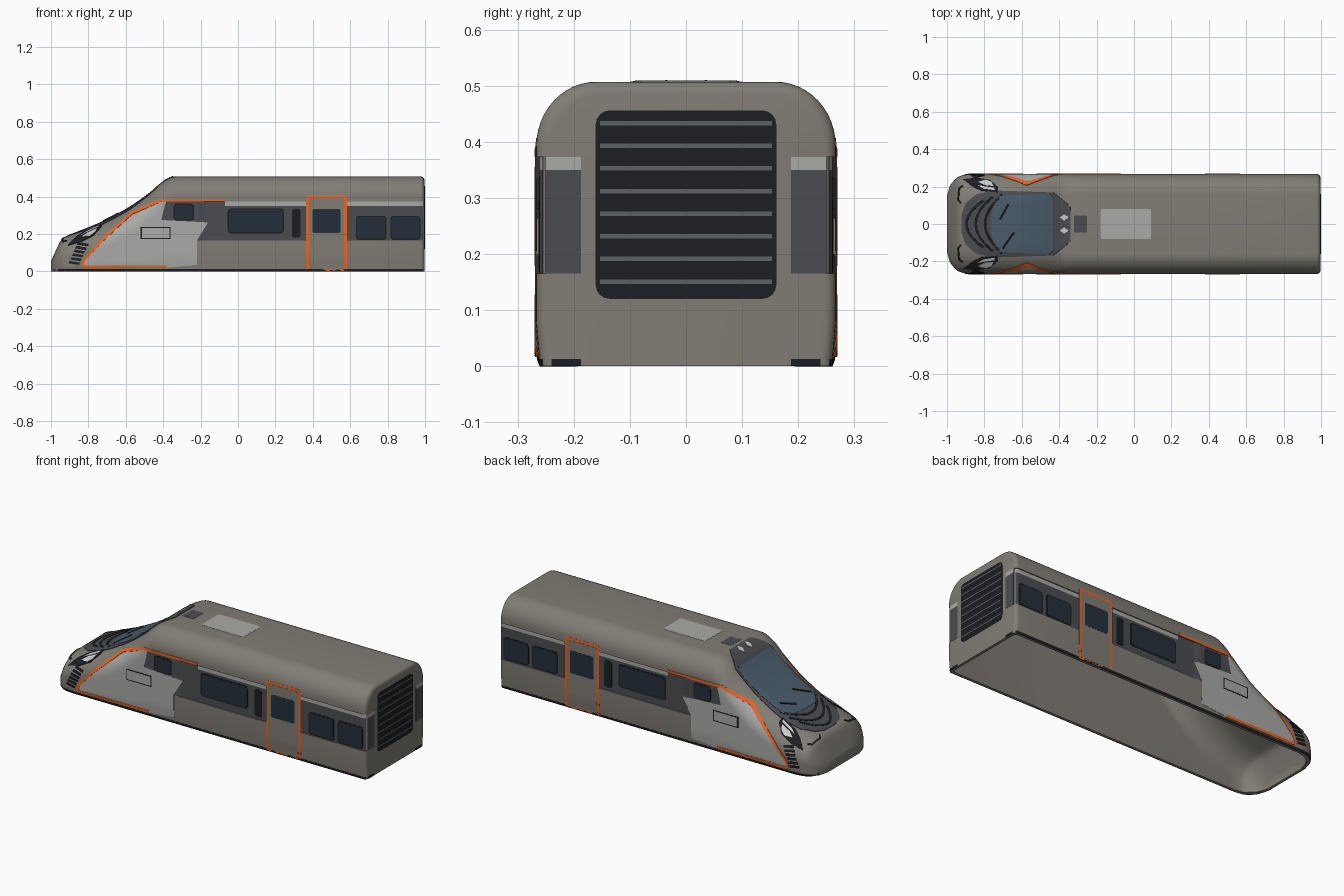
import bpy, bmesh, math
from mathutils import Vector

if "Cube" in bpy.data.objects:
    bpy.data.objects.remove(bpy.data.objects["Cube"])

def mat(name, c):
    m = bpy.data.materials.new(name)
    m.diffuse_color = (*c, 1)
    m.use_nodes = True
    m.node_tree.nodes["Principled BSDF"].inputs["Base Color"].default_value = m.diffuse_color
    return m
BODY = mat("warm_grey", (.22, .205, .18)); DARK = mat("slate", (.07, .073, .082))
LIGHT = mat("pale_grey", (.4, .4, .385)); ORANGE = mat("orange", (.8, .13, .02))
GLASS = mat("side_glass", (.018, .028, .042)); SCREEN = mat("screen_glass", (.07, .11, .15))
BLACK = mat("black", (.012, .013, .016)); LAMP = mat("lamp", (.75, .77, .78))
SLAT = mat("slat_grey", (.11, .12, .125))

# ---- body shape functions: roof height, half width, shoulder radii along x
def curve(pts):
    n = len(pts)
    d = [(pts[i+1][1]-pts[i][1])/(pts[i+1][0]-pts[i][0]) for i in range(n-1)]
    t = [d[0]] + [0 if d[i-1]*d[i] <= 0 else 2*d[i-1]*d[i]/(d[i-1]+d[i]) for i in range(1, n-1)] + [d[-1]]
    def f(x):
        x = min(max(x, pts[0][0]), pts[-1][0])
        i = next(k for k in range(n-1) if x <= pts[k+1][0])
        h = pts[i+1][0]-pts[i][0]
        u = (x-pts[i][0])/h
        return ((1+2*u)*(1-u)**2*pts[i][1] + u*(1-u)**2*h*t[i]
                + u*u*(3-2*u)*pts[i+1][1] + u*u*(u-1)*h*t[i+1])
    return f

XE, RB, WALL = .997, .02, .015
def inset(x):
    u = min(max(x-XE+RB, 0), RB)
    return RB - math.sqrt(RB*RB-u*u)
h0 = curve([(-1, .055), (-.97, .12), (-.94, .175), (-.88, .2), (-.75, .252), (-.59, .335),
            (-.47, .418), (-.39, .485), (-.33, .507), (1, .507)])
w0 = curve([(-1, .15), (-.985, .2), (-.96, .235), (-.92, .26), (-.86, .267), (1, .267)])
rx = curve([(-1, .12), (-.9, .15), (-.6, .157), (-.33, .107), (1, .107)])
rz = curve([(-1, .035), (-.94, .11), (-.86, .12), (-.6, .138), (-.33, .115), (1, .115)])
def H(x): return h0(x)-inset(x)
def W(x): return w0(x)-inset(x)
def step(x): return .007 if x > -.199 else 0

def side_y(x, z, stepped=True):
    k = H(x)-rz(x)
    y = W(x)
    if z > k:
        u = min((z-k)/rz(x), 1)
        return y-rx(x)+rx(x)*math.sqrt(1-u*u)
    zt = .08*k/.392
    if z < zt:
        y -= .007*(1-z/zt)
    if stepped and .1649 < z < .3731:
        y -= step(x)
    return y

def top_z(x, y):
    u = (abs(y)-W(x)+rx(x))/rx(x)
    u = min(max(u, 0), 1)
    return H(x)-rz(x)*(1-math.sqrt(1-u*u))

def finish(name, bm, material, mirror=False, thick=0):
    me = bpy.data.meshes.new(name)
    bm.to_mesh(me)
    bm.free()
    me.materials.append(material)
    ob = bpy.data.objects.new(name, me)
    bpy.context.collection.objects.link(ob)
    bpy.ops.object.select_all(action='DESELECT')
    ob.select_set(True)
    bpy.context.view_layer.objects.active = ob
    if thick:
        s = ob.modifiers.new("thickness", 'SOLIDIFY')
        s.thickness, s.offset = thick, -1
        bpy.ops.object.modifier_apply(modifier=s.name)
    bpy.ops.object.shade_smooth_by_angle(angle=math.radians(30))
    if mirror:
        m = ob.modifiers.new("mirror", 'MIRROR')
        m.use_axis = (False, True, False)
        m.use_mirror_merge = False
    return ob

# ---- body shell with inner wall, open underneath, lofted from cross-sections
def section(x, t):
    k, w, s = H(x)-rz(x)-t, W(x)-t, 0 if t else step(x)
    rows = [(.007, 0), (0, .08), (0, .165), (s, .165), (s, .373), (0, .373)]
    half = [(w-d, z*k/.392 if t or x < -.33 else z) for d, z in rows]
    for i in range(13):
        a = i*math.pi/24
        half.append((w-rx(x)+rx(x)*math.cos(a), k+rz(x)*math.sin(a)))
    half.append((0, H(x)-t))
    x *= 1-t
    return [(x, y, z) for y, z in half] + [(x, -y, z) for y, z in reversed(half[:-1])]

xs = [-1+.1*(i/10)**1.5 for i in range(10)] + [-.9+.57*i/36 for i in range(37)]
xs += [-.27, -.2, -.1985, .4] + [XE-RB+RB*math.sin(i*math.pi/10) for i in range(6)]
bm = bmesh.new()
skins = [[[bm.verts.new(p) for p in section(x, t)] for x in xs] for t in (0, WALL)]
for rings in skins:
    for a, b in zip(rings, rings[1:]):
        for i in range(len(a)-1):
            bm.faces.new((a[i], a[i+1], b[i+1], b[i]))
    bm.faces.new(rings[0])
    bm.faces.new(rings[-1])
rims = [[r[0] for r in s] + [r[-1] for r in reversed(s)] for s in skins]
for i in range(len(rims[0])):
    bm.faces.new((rims[0][i-1], rims[0][i], rims[1][i], rims[1][i-1]))
bmesh.ops.remove_doubles(bm, verts=bm.verts, dist=1e-5)
bmesh.ops.recalc_face_normals(bm, faces=bm.faces)
finish("body_shell", bm, BODY)

# ---- panels: a flat outline, diced, wrapped on to the body and lifted off it
MAPS = {'side': (lambda a, b: (a, side_y(a, b), b), (0, 1, 0)),
        'flush': (lambda a, b: (a, side_y(a, b, False), b), (0, 1, 0)),
        'top': (lambda a, b: (a, b, top_z(a, b)), (0, 0, 1)),
        'back': (lambda a, b: (XE, a, b), (1, 0, 0))}

def panel(name, outline, where, off, material, mirror=True):
    f, out = MAPS[where]
    bm = bmesh.new()
    bm.faces.new([bm.verts.new((a, b, 0)) for a, b in outline])
    bm.normal_update()
    bmesh.ops.triangulate(bm, faces=bm.faces[:])
    for axis in (0, 1) if where != 'back' else ():
        lo, hi = min(p[axis] for p in outline), max(p[axis] for p in outline)
        for i in range(math.floor(lo/.02)+1, math.ceil(hi/.02)):
            n = Vector((0, 0, 0))
            n[axis] = 1
            bmesh.ops.bisect_plane(bm, geom=bm.verts[:]+bm.edges[:]+bm.faces[:],
                                   plane_co=n*(i*.02), plane_no=n, dist=1e-5)
    for v in bm.verts:
        v.co = f(v.co.x, v.co.y)
    bm.normal_update()
    if sum((p.normal.dot(Vector(out))*p.calc_area() for p in bm.faces)) < 0:
        bmesh.ops.reverse_faces(bm, faces=bm.faces[:])
        bm.normal_update()
    for v in bm.verts:
        v.co += v.normal*off
    return finish(name, bm, material, mirror, off*1.5)

def rect(a0, a1, b0, b1, r=0):
    if not r:
        return [(a0, b0), (a1, b0), (a1, b1), (a0, b1)]
    cs = [(a1-r, b1-r), (a0+r, b1-r), (a0+r, b0+r), (a1-r, b0+r)]
    return [(c[0]+r*math.cos(t), c[1]+r*math.sin(t)) for q, c in enumerate(cs)
            for t in [(q+i/4)*math.pi/2 for i in range(5)]]

def stroke(pts, w):
    p = [Vector(q) for q in pts]
    left, right = [], []
    for i, q in enumerate(p):
        d1 = (q-p[i-1] if i else p[1]-q).normalized()
        d2 = (p[i+1]-q if i < len(p)-1 else q-p[i-1]).normalized()
        d = (d1+d2).normalized()
        n = Vector((-d.y, d.x))*(w/2/max(d.dot(d1), .5))
        left.append(tuple(q+n))
        right.append(tuple(q-n))
    return left + right[::-1]

# side livery: window band, pale strip, pale wedge, skirt, orange trim
panel("window_band", [(-.385, .373), (-.41, .275), (-.16, .262), (-.22, .165), (.99, .165),
                      (.99, .35), (-.07, .35), (-.07, .373)], 'side', .001, DARK)
panel("pale_strip", rect(-.07, .99, .35, .373), 'side', .001, LIGHT)
panel("pale_wedge", [(-.22, .035), (-.22, .165), (-.16, .262), (-.41, .275), (-.385, .375), (-.41, .375),
                     (-.57, .308), (-.74, .15), (-.83, .055), (-.83, .02), (-.38, .02)], 'flush', .0015, LIGHT)
panel("skirt_trim", rect(-.985, .99, 0, .013), 'side', .001, BLACK)
panel("orange_trim", stroke([(-.38, .025), (-.815, .025), (-.832, .035), (-.825, .06), (-.74, .153),
                             (-.57, .31), (-.41, .38), (-.07, .38)], .015), 'flush', .003, ORANGE)
panel("hatch_seam", rect(-.52, -.36, .173, .237), 'flush', .0022, BLACK)
panel("hatch_cover", rect(-.514, -.366, .179, .231), 'flush', .003, LIGHT)

# side windows with dark seals, equipment slot
for i, (a, b, c, d) in enumerate([(-.345, -.235, .272, .362), (-.055, .245, .203, .337),
                                  (.63, .795, .168, .297), (.815, .975, .168, .297)]):
    panel(f"window_seal_{i}", rect(a, b, c, d, .018), 'side', .002, BLACK)
    panel(f"window_{i}", rect(a+.007, b-.007, c+.007, d-.007, .014), 'side', .003, GLASS)
panel("side_slot", rect(.288, .335, .18, .335, .015), 'side', .003, BLACK)

# doors
panel("door_frame", rect(.364, .583, .003, .407, .012), 'flush', .001, ORANGE)
panel("door_leaf", rect(.379, .568, .014, .392, .008), 'flush', .002, BODY)
panel("door_window", rect(.398, .548, .205, .335, .012), 'flush', .003, GLASS)

# rear end: band returns, skirt returns, grille and slats
panel("rear_band", rect(.187, .25, .165, .35), 'back', .001, DARK)
panel("rear_strip", rect(.187, .25, .35, .373), 'back', .001, LIGHT)
panel("rear_skirt", rect(.187, .24, 0, .013), 'back', .001, BLACK)
panel("rear_grille", rect(-.161, .161, .12, .456, .025), 'back', .0015, BLACK, False)
for i in range(8):
    z = .151+.0403*i
    panel(f"grille_slat_{i}", rect(-.153, .153, z-.004, z+.004), 'back', .003, SLAT, False)

# roof hatches
panel("roof_hatch", rect(-.178, .09, -.08, .08, .008), 'top', .001, LIGHT, False)
panel("roof_vent", rect(-.32, -.252, -.045, .045), 'top', .001, DARK, False)

# windscreen surround, glass, wipers
def both(half):
    return half + [(x, -y) for x, y in reversed(half) if y]
panel("cab_mask", both([(-.34, .09), (-.36, .112), (-.43, .168), (-.74, .178), (-.84, .16), (-.9, .11),
                        (-.92, .05)]), 'top', .003, DARK, False)
panel("windscreen", both([(-.43, .14), (-.445, .158), (-.46, .162), (-.72, .148), (-.745, .12),
                          (-.76, .05)]), 'top', .0045, SCREEN, False)
panel("wiper_a", stroke([(-.715, .025), (-.67, .105)], .009), 'top', .008, BLACK, False)
panel("wiper_b", stroke([(-.7, -.13), (-.64, -.045)], .009), 'top', .008, BLACK, False)
panel("marker_lamp", [(-.395, .035), (-.37, .018), (-.345, .035), (-.37, .052)], 'top', .006, LAMP)

# bonnet grooves and nose seam
for i, (x, r) in enumerate([(-.895, .125), (-.845, .145), (-.795, .155)]):
    arc = [(x+.09*(j/6)**2, r*j/6) for j in range(-6, 7)]
    panel(f"bonnet_groove_{i}", stroke(arc, .013), 'top', .0045, BLACK, False)
panel("nose_seam", stroke([(-.915, .205), (-.935, .19), (-.94, .13), (-.925, .11)], .008), 'top', .003, BLACK)

# headlamps and corner vents
panel("headlamp_surround", [(-.91, .238), (-.87, .205), (-.82, .178), (-.73, .168), (-.73, .2),
                            (-.77, .235), (-.84, .245)], 'top', .0035, BLACK)
panel("headlamp_outer", [(-.835, .222), (-.8, .205), (-.75, .2), (-.76, .222), (-.79, .234)], 'top', .0055, LAMP)
panel("headlamp_inner", [(-.84, .207), (-.8, .186), (-.74, .178), (-.745, .192), (-.8, .2)], 'top', .0055, LAMP)
for i in range(6):
    z, x = .04+.02*i, -.905+.009*i
    panel(f"corner_vent_{i}", [(x, z+.004), (x+.055, z-.005), (x+.06, z+.007), (x+.005, z+.016)],
          'flush', .003, BLACK)
